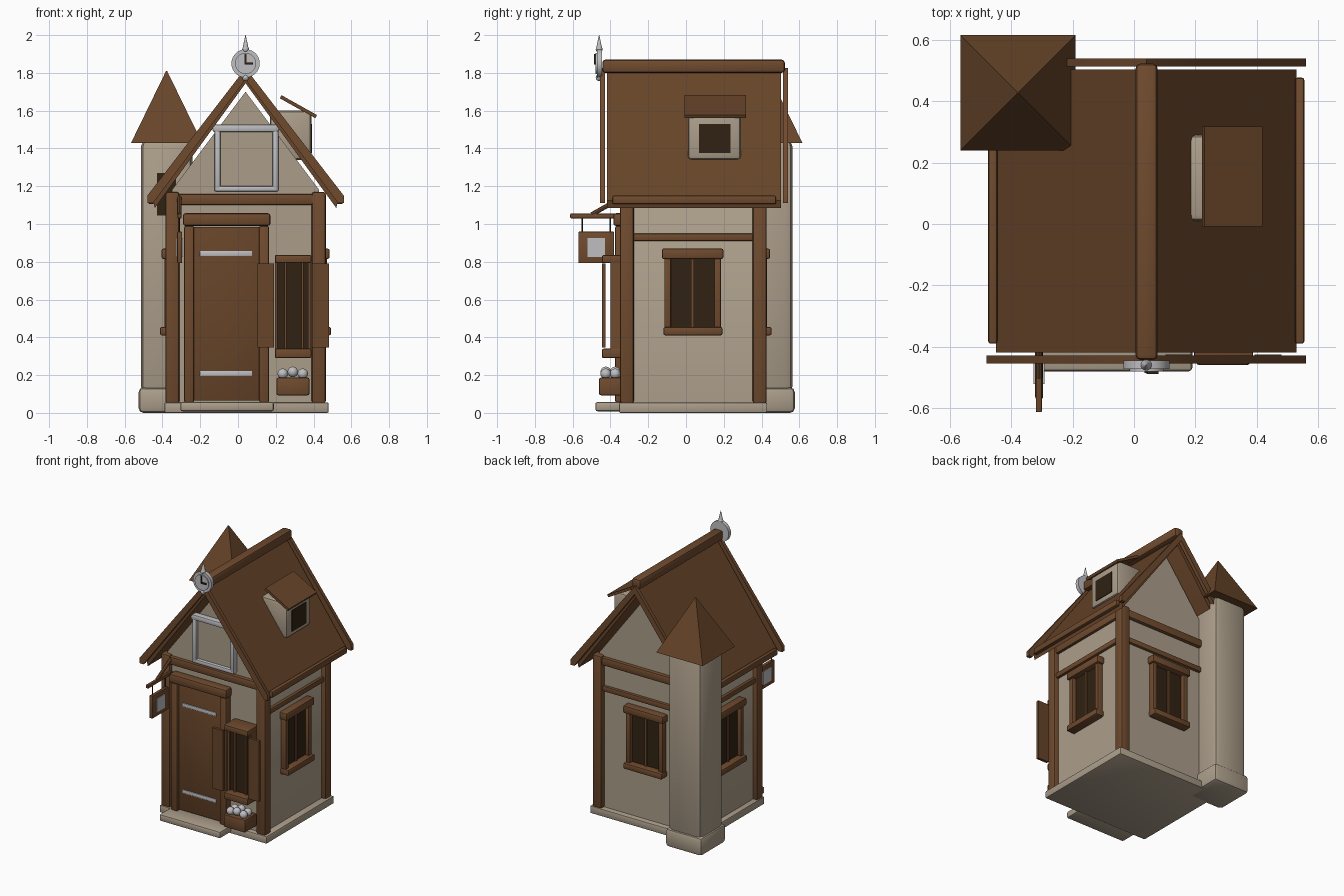
import bpy, bmesh, math
from mathutils import Matrix, Vector

if "Cube" in bpy.data.objects:
    bpy.data.objects.remove(bpy.data.objects["Cube"])


def material(name, rgb):
    m = bpy.data.materials.new(name)
    m.diffuse_color = (*rgb, 1)
    m.use_nodes = True
    m.node_tree.nodes["Principled BSDF"].inputs["Base Color"].default_value = m.diffuse_color
    return m


STONE = material("pale stone", (0.41, 0.34, 0.255))
WOOD = material("timber brown", (0.160, 0.069, 0.027))
ROOF = material("roof brown", (0.135, 0.058, 0.022))
DARK = material("dark pane", (0.030, 0.016, 0.006))
METAL = material("pale metal", (0.52, 0.52, 0.54))
CX, CY = 0.04, 0.035  # house centre


def finish(name, bm, mat, matrix=None):
    if matrix is not None:
        bm.transform(matrix)
    bmesh.ops.recalc_face_normals(bm, faces=bm.faces[:])
    me = bpy.data.meshes.new(name)
    bm.to_mesh(me)
    bm.free()
    me.materials.append(mat)
    ob = bpy.data.objects.new(name, me)
    bpy.context.collection.objects.link(ob)
    bpy.ops.object.select_all(action='DESELECT')
    ob.select_set(True)
    bpy.context.view_layer.objects.active = ob
    bpy.ops.object.shade_smooth_by_angle(angle=math.radians(40))
    return ob


def box(name, x, y, z, mat, bevel=0.0, matrix=None):
    """Box from (min, max) ranges with optional rounded edges."""
    bm = bmesh.new()
    bmesh.ops.create_cube(bm, size=1)
    for v in bm.verts:
        v.co = [(r[0] + r[1]) / 2 + c * (r[1] - r[0]) for r, c in zip((x, y, z), v.co)]
    if bevel:
        bmesh.ops.bevel(bm, geom=bm.edges[:], offset=bevel, segments=2,
                        profile=0.5, affect='EDGES')
    return finish(name, bm, mat, matrix)


def prism(name, profile, y0, y1, mat):
    """Extrude an x-z outline along y."""
    bm = bmesh.new()
    f = bm.faces.new([bm.verts.new((x, y0, z)) for x, z in profile])
    r = bmesh.ops.extrude_face_region(bm, geom=[f])
    bmesh.ops.translate(bm, vec=(0, y1 - y0, 0),
                        verts=[g for g in r["geom"] if isinstance(g, bmesh.types.BMVert)])
    return finish(name, bm, mat)


def cone(name, r1, r2, a, b, mat, sides=24, spin=0.0):
    """Cylinder or cone from point a to point b."""
    a, b = Vector(a), Vector(b)
    bm = bmesh.new()
    bmesh.ops.create_cone(bm, cap_ends=True, segments=sides, radius1=r1, radius2=r2,
                          depth=(b - a).length)
    q = (b - a).to_track_quat('Z', 'Y').to_matrix().to_4x4()
    return finish(name, bm, mat, Matrix.Translation((a + b) / 2) @ q @ Matrix.Rotation(spin, 4, 'Z'))


def ball(name, r, p, mat):
    bm = bmesh.new()
    bmesh.ops.create_uvsphere(bm, u_segments=12, v_segments=8, radius=r)
    return finish(name, bm, mat, Matrix.Translation(p))


# Foundation, step and gabled walls
box("foundation", (-0.39, 0.48), (-0.355, 0.43), (0, 0.055), STONE, 0.008)
box("door_step", (-0.305, 0.19), (-0.48, -0.33), (0.008, 0.058), STONE, 0.012)
prism("walls", [(CX - 0.39, 0.05), (CX + 0.39, 0.05), (CX + 0.39, 1.18), (CX, 1.70),
                (CX - 0.39, 1.18)], -0.32, 0.39, STONE)

# Corner posts
for x in (-0.385, 0.39):
    for y in (-0.35, 0.353):
        box("corner_post", (x, x + 0.075), (y, y + 0.074), (0.05, 1.17), WOOD, 0.014)

# Horizontal beams
for y in (-0.345, 0.365):
    box("gable_beam", (-0.38, 0.46), (y, y + 0.05), (1.10, 1.16), WOOD, 0.012)
box("back_rail", (-0.35, 0.43), (0.37, 0.41), (0.91, 0.95), WOOD, 0.008)
for x in (-0.37, 0.41):
    box("side_rail", (x, x + 0.04), (-0.30, 0.37), (0.91, 0.95), WOOD, 0.008)
    box("side_top_beam", (x, x + 0.04), (-0.30, 0.37), (1.10, 1.16), WOOD, 0.008)

# Roof slopes, barge boards and eave boards
for s in (-1, 1):
    def X(d):
        return CX + s * d
    prism("roof_slope", [(X(0), 1.80), (X(0.49), 1.125), (X(0.48), 1.085), (X(0), 1.745)],
          -0.418, 0.503, ROOF)
    for y in (-0.455, 0.513):
        prism("barge_board", [(X(0), 1.825), (X(0.52), 1.15), (X(0.52), 1.11), (X(0.49), 1.11),
                              (X(0), 1.765)], y, y + 0.027, WOOD)
    xs = sorted((X(0.485), X(0.515)))
    box("eave_board", xs, (-0.39, 0.477), (1.105, 1.15), WOOD, 0.008)
box("ridge_beam", (0.005, 0.077), (-0.443, 0.523), (1.80, 1.87), WOOD, 0.016)

# Tower with square pyramid roof
TX, TY = -0.378, 0.428
box("tower", (TX - 0.136, TX + 0.136), (TY - 0.136, TY + 0.136), (0.1, 1.45), STONE, 0.04)
box("tower_base", (TX - 0.148, TX + 0.148), (TY - 0.148, TY + 0.148), (0, 0.135), STONE, 0.025)
cone("tower_roof", 0.188 * math.sqrt(2), 0.004, (TX, TY, 1.43), (TX, TY, 1.81), ROOF, 4, math.pi / 4)
box("tower_window", (TX - 0.05, TX + 0.05), (TY - 0.141, TY - 0.13), (1.045, 1.27), DARK)

# Windows on the right, back and left walls, built facing the front and turned
for turn, wall in ((90, 0.39), (180, 0.355), (-90, 0.39)):
    M = Matrix.Translation((CX, CY, 0)) @ Matrix.Rotation(math.radians(turn), 4, 'Z')

    def part(name, u, out, z, mat, b=0.0):
        box(name, u, (-wall - out, -wall + 0.02), z, mat, b, M)
    part("window_pane", (-0.13, 0.13), 0.012, (0.44, 0.84), DARK)
    part("window_lintel", (-0.163, 0.163), 0.055, (0.815, 0.87), WOOD, 0.010)
    part("window_sill", (-0.155, 0.158), 0.063, (0.41, 0.455), WOOD, 0.010)
    part("window_mullion", (-0.008, 0.008), 0.022, (0.45, 0.82), WOOD)
    for u in (-0.15, 0.115):
        part("window_jamb", (u, u + 0.035), 0.04, (0.44, 0.83), WOOD, 0.006)

# Door with frame and straps
box("door", (-0.24, 0.118), (-0.355, -0.31), (0.065, 0.985), ROOF, 0.004)
for x in (-0.285, 0.112):
    box("door_post", (x, x + 0.053), (-0.375, -0.31), (0.055, 0.99), WOOD, 0.010)
box("door_lintel", (-0.292, 0.172), (-0.385, -0.31), (0.99, 1.057), WOOD, 0.014)
for z in (0.195, 0.83):
    box("door_strap", (-0.203, 0.075), (-0.363, -0.353), (z, z + 0.027), METAL, 0.003)

# Front window with shutters
box("front_pane", (0.20, 0.38), (-0.385, -0.31), (0.33, 0.80), DARK)
for x in (0.195, 0.245, 0.29, 0.335, 0.37):
    w = 0.018 if 0.2 < x < 0.36 else 0.022
    if x != 0.29:
        box("front_window_bar", (x, x + w * 0.7), (-0.40, -0.33), (0.33, 0.80), WOOD)
box("front_lintel", (0.195, 0.388), (-0.445, -0.31), (0.793, 0.836), WOOD, 0.008)
box("front_sill", (0.195, 0.388), (-0.445, -0.31), (0.29, 0.34), WOOD, 0.008)
for x in (0.102, 0.393):
    box("shutter", (x, x + 0.088), (-0.445, -0.425), (0.345, 0.79), ROOF)

# Flower box
box("flower_box", (0.203, 0.378), (-0.46, -0.32), (0.093, 0.187), WOOD, 0.010)
for x, z in ((0.237, 0.207), (0.29, 0.217), (0.343, 0.207)):
    for y in (-0.425, -0.375):
        ball("flower", 0.028, (x, y, z), METAL)

# Gable window frame
box("gable_panel", (-0.11, 0.20), (-0.332, -0.31), (1.18, 1.51), STONE)
for x in (-0.125, 0.182):
    box("gable_frame_side", (x, x + 0.032), (-0.355, -0.31), (1.18, 1.50), METAL, 0.008)
box("gable_frame_top", (-0.135, 0.217), (-0.36, -0.31), (1.488, 1.528), METAL, 0.010)
box("gable_frame_bottom", (-0.125, 0.214), (-0.355, -0.31), (1.172, 1.202), METAL, 0.008)

# Dormer on the right slope
box("dormer", (0.17, 0.388), (0.01, 0.29), (1.34, 1.60), STONE, 0.02)
box("dormer_window", (0.385, 0.393), (0.068, 0.235), (1.375, 1.53), DARK)
prism("dormer_roof", [(0.222, 1.665), (0.23, 1.682), (0.418, 1.577), (0.41, 1.56)],
      -0.008, 0.317, ROOF)

# Hanging sign
box("sign_arm", (-0.32, -0.30), (-0.613, -0.33), (1.03, 1.055), WOOD, 0.004)
cone("sign_brace", 0.012, 0.012, (-0.31, -0.50, 1.05), (-0.31, -0.34, 1.14), WOOD, 8)
for y in (-0.55, -0.40):
    cone("sign_chain", 0.004, 0.004, (-0.31, y, 0.95), (-0.31, y, 1.04), DARK, 6)
box("sign_board", (-0.322, -0.296), (-0.57, -0.38), (0.793, 0.96), WOOD, 0.006)
for x in (-0.327, -0.297):
    box("sign_panel", (x, x + 0.006), (-0.522, -0.43), (0.825, 0.925), METAL)

# Clock with spike and knobs
cone("clock_rim", 0.075, 0.075, (CX, -0.445, 1.85), (CX, -0.472, 1.85), METAL, 28)
cone("clock_face", 0.056, 0.056, (CX, -0.47, 1.85), (CX, -0.48, 1.85), METAL, 28)
box("minute_hand", (CX - 0.005, CX + 0.005), (-0.486, -0.478), (1.845, 1.90), DARK)
box("hour_hand", (CX, CX + 0.04), (-0.488, -0.478), (1.845, 1.856), DARK)
cone("clock_spike", 0.018, 0.001, (CX, -0.46, 1.92), (CX, -0.46, 2.0), METAL, 12)
ball("spike_knob", 0.018, (CX, -0.46, 1.925), METAL)
ball("clock_knob", 0.018, (CX, -0.46, 1.775), METAL)
